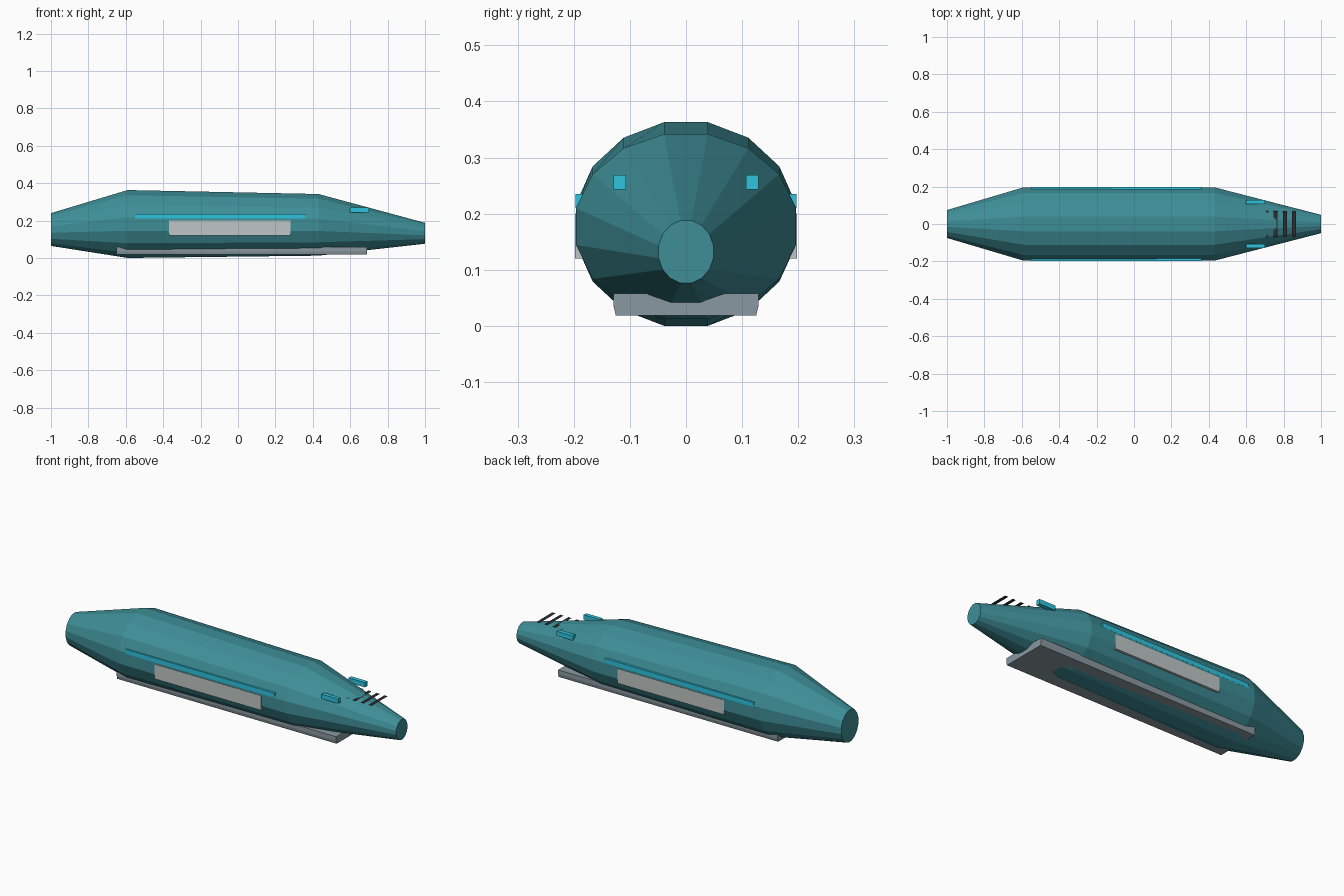
import bpy, bmesh, math

if "Cube" in bpy.data.objects:
    bpy.data.objects.remove(bpy.data.objects["Cube"])


def material(name, rgb):
    lin = [(c / 255 / 12.92) if c < 11 else ((c / 255 + 0.055) / 1.055) ** 2.4 for c in rgb]
    m = bpy.data.materials.new(name)
    m.diffuse_color = (*lin, 1)
    m.use_nodes = True
    m.node_tree.nodes["Principled BSDF"].inputs["Base Color"].default_value = m.diffuse_color
    return m


TEAL = material("teal_hull", (62, 142, 151))
CYAN = material("cyan_glow", (46, 196, 222))
PALE = material("pale_panel", (190, 198, 197))
GREY = material("grey_keel", (138, 153, 161))
DARK = material("dark_slat", (42, 46, 50))


def finish(name, bm, mat):
    bmesh.ops.recalc_face_normals(bm, faces=bm.faces)
    me = bpy.data.meshes.new(name)
    bm.to_mesh(me)
    bm.free()
    me.materials.append(mat)
    ob = bpy.data.objects.new(name, me)
    bpy.context.collection.objects.link(ob)
    return ob


def loft(name, rings, mat):
    """Skin a list of equal-length point rings and cap both ends."""
    bm = bmesh.new()
    loops = [[bm.verts.new(p) for p in ring] for ring in rings]
    n = len(loops[0])
    for a, b in zip(loops, loops[1:]):
        for i in range(n):
            j = (i + 1) % n
            bm.faces.new((a[i], a[j], b[j], b[i]))
    bm.faces.new(loops[0])
    bm.faces.new(loops[-1])
    return finish(name, bm, mat)


def box(name, x, y, z, mat):
    ring = lambda px: [(px, y[0], z[0]), (px, y[1], z[0]), (px, y[1], z[1]), (px, y[0], z[1])]
    return loft(name, [ring(x[0]), ring(x[1])], mat)


# Hull: sixteen-sided sections (x, centre z, y radius, z radius)
SECTIONS = [(-1.0, 0.152, 0.076, 0.0895), (-0.59, 0.1815, 0.2, 0.185),
            (0.43, 0.177, 0.2, 0.168), (1.0, 0.132, 0.05, 0.057)]
ANGLES = [math.radians(11.25 + 22.5 * i) for i in range(16)]
loft("hull", [[(x, ry * math.cos(a), cz + rz * math.sin(a)) for a in ANGLES]
              for x, cz, ry, rz in SECTIONS], TEAL)

# Keel plate with tucked-in lower edges
KEEL = [(-0.125, 0.018), (0.125, 0.018), (0.129, 0.035), (0.129, 0.058),
        (-0.129, 0.058), (-0.129, 0.035)]
loft("keel_plate", [[(x, y, z) for y, z in KEEL] for x in (-0.65, 0.69)], GREY)

# Side strips, side panels and front lamps, on both sides
for side, s in (("right", -1), ("left", 1)):
    box(side + "_light_strip", (-0.55, 0.36), (s * 0.17, s * 0.1965), (0.21, 0.235), CYAN)
    box(side + "_side_panel", (-0.37, 0.28), (s * 0.17, s * 0.1975), (0.12, 0.2), PALE)
    box(side + "_lamp", (0.6, 0.7), (s * 0.107, s * 0.129), (0.243, 0.269), CYAN)

# Thin slats over the nose
for i, x in enumerate((0.708, 0.757, 0.807, 0.855)):
    bm = bmesh.new()
    bm.faces.new([bm.verts.new((x + dx, dy, 0.2525)) for dx, dy in
                  ((-0.01, -0.07), (0.01, -0.07), (0.01, 0.07), (-0.01, 0.07))])
    finish(f"nose_slat_{i + 1}", bm, DARK)
